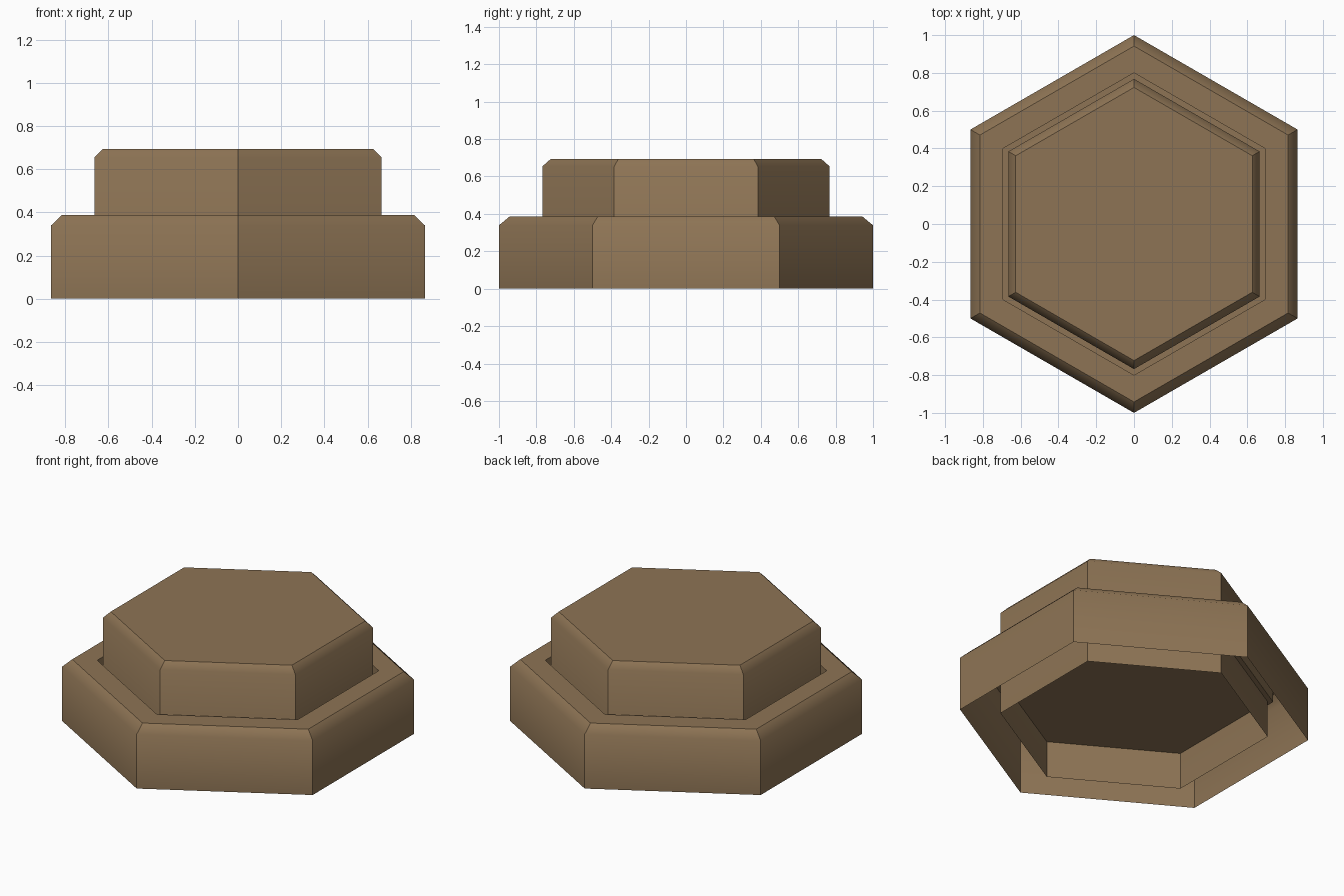
import bpy, bmesh, math

cube = bpy.data.objects.get("Cube")
if cube:
    bpy.data.objects.remove(cube, do_unlink=True)

SIDES = 6

# Single brown material
brown = bpy.data.materials.new("brown")
brown.use_nodes = True
colour = (0.27, 0.175, 0.09, 1.0)
brown.diffuse_color = colour
brown.node_tree.nodes["Principled BSDF"].inputs["Base Color"].default_value = colour


def hex_shell(name, profile, soft_row):
    """Loft hexagons (radius, z) into a shell open below; close the last one.
    Only the edges of soft_row are shaded smooth."""
    bm = bmesh.new()
    rows = []
    for radius, z in profile:
        angles = [math.radians(90) + math.tau * i / SIDES for i in range(SIDES)]
        rows.append([bm.verts.new((radius * math.cos(a), radius * math.sin(a), z))
                     for a in angles])
    for low, high in zip(rows, rows[1:]):
        for i in range(SIDES):
            j = (i + 1) % SIDES
            bm.faces.new((low[i], low[j], high[j], high[i]))
    bm.faces.new(rows[-1])
    soft = set(rows[soft_row])
    for face in bm.faces:
        face.smooth = True
    for edge in bm.edges:
        edge.smooth = all(v in soft for v in edge.verts)
    mesh = bpy.data.meshes.new(name)
    bm.to_mesh(mesh)
    bm.free()
    mesh.materials.append(brown)
    obj = bpy.data.objects.new(name, mesh)
    bpy.context.collection.objects.link(obj)
    return obj


# Wide base: wall, chamfer, rim, then a recess with its floor
hex_shell("base", [(1, 0), (1, 0.339), (0.942, 0.387),
                   (0.8, 0.387), (0.8, 0.23)], soft_row=1)

# Raised centre passing through the recess floor
hex_shell("raised_centre", [(0.768, 0), (0.768, 0.654), (0.723, 0.694)], soft_row=1)
